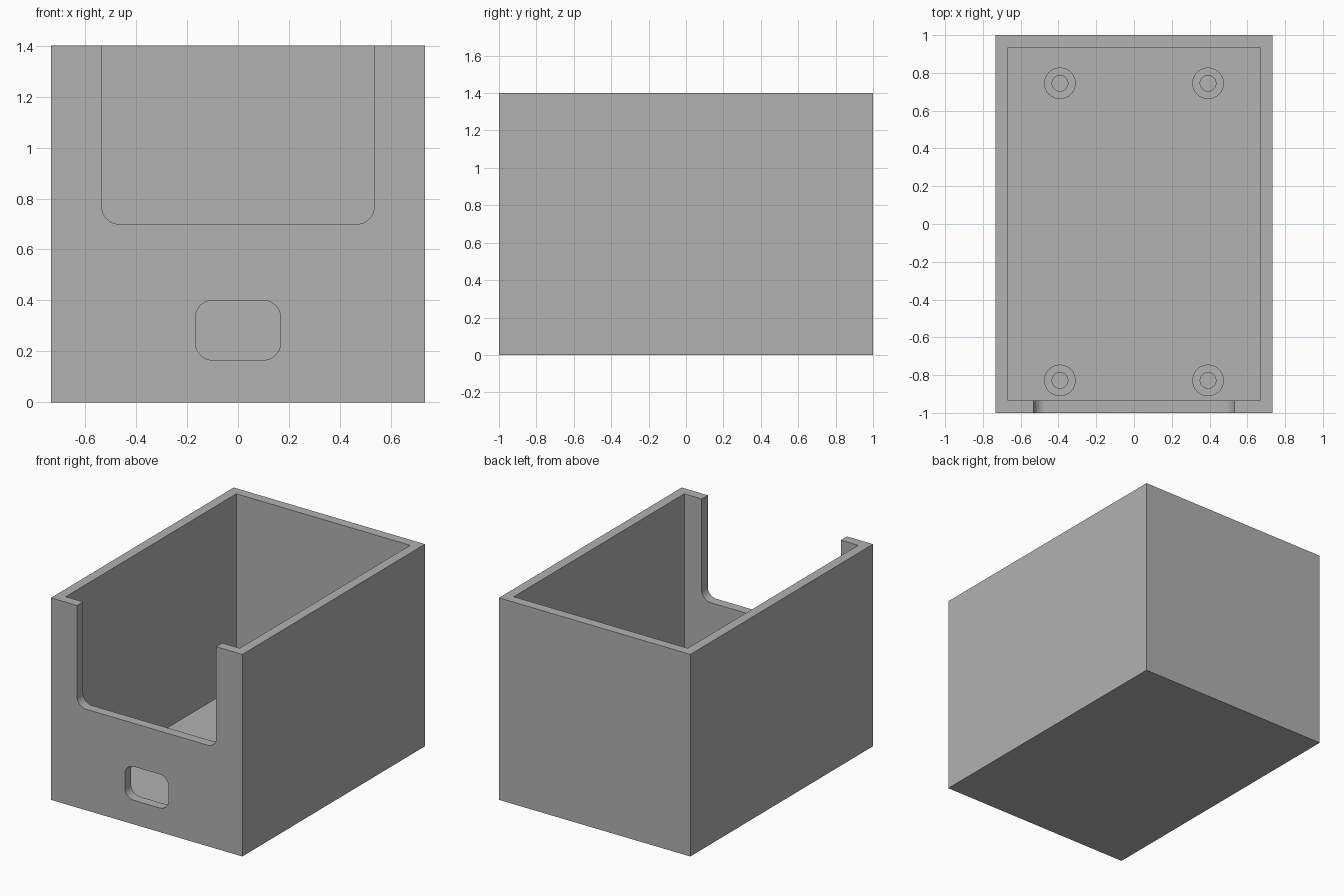
import bpy, bmesh, math
from mathutils import Vector

cube = bpy.data.objects.get("Cube")
if cube:
    bpy.data.objects.remove(cube, do_unlink=True)

MM = 1 / 30  # design unit
WIDTH, DEPTH, HEIGHT, WALL = 44 * MM, 60 * MM, 42 * MM, 2 * MM

grey = bpy.data.materials.new("plain grey")
grey.use_nodes = True
grey.diffuse_color = (0.445, 0.445, 0.445, 1)
grey.node_tree.nodes["Principled BSDF"].inputs["Base Color"].default_value = grey.diffuse_color


def add_object(name, bm):
    bmesh.ops.recalc_face_normals(bm, faces=bm.faces)
    mesh = bpy.data.meshes.new(name)
    bm.to_mesh(mesh)
    bm.free()
    mesh.materials.append(grey)
    obj = bpy.data.objects.new(name, mesh)
    bpy.context.collection.objects.link(obj)
    return obj


def activate(obj):
    bpy.ops.object.select_all(action="DESELECT")
    obj.select_set(True)
    bpy.context.view_layer.objects.active = obj


def box(name, half_x, half_y, low, high):
    bm = bmesh.new()
    base = [bm.verts.new((sx * half_x, sy * half_y, low))
            for sx, sy in ((-1, -1), (1, -1), (1, 1), (-1, 1))]
    face = bm.faces.new(base)
    side = bmesh.ops.extrude_face_region(bm, geom=[face])["geom"]
    bmesh.ops.translate(bm, vec=(0, 0, high - low),
                        verts=[g for g in side if isinstance(g, bmesh.types.BMVert)])
    return add_object(name, bm)


def rounded_cutter(name, half_x, low, high, radius, steps=10):
    """Rounded rectangle pushed through the front wall only."""
    bm = bmesh.new()
    corners = ((1, high, 0), (-1, high, 1), (-1, low, 2), (1, low, 3))
    loop = []
    for sx, z, quarter in corners:
        cx = sx * (half_x - radius)
        cz = z - radius if z == high else z + radius
        for i in range(steps + 1):
            a = (quarter + i / steps) * math.pi / 2
            loop.append(bm.verts.new((cx + radius * math.cos(a),
                                      -DEPTH / 2 - WALL, cz + radius * math.sin(a))))
    face = bm.faces.new(loop)
    side = bmesh.ops.extrude_face_region(bm, geom=[face])["geom"]
    bmesh.ops.translate(bm, vec=(0, 3 * WALL, 0),
                        verts=[g for g in side if isinstance(g, bmesh.types.BMVert)])
    return add_object(name, bm)


def cut(target, cutter):
    cutter.hide_render = True
    mod = target.modifiers.new("cut", "BOOLEAN")
    mod.operation, mod.solver, mod.object = "DIFFERENCE", "EXACT", cutter
    activate(target)
    bpy.ops.object.modifier_apply(modifier=mod.name)
    bpy.data.objects.remove(cutter, do_unlink=True)


def standoff(name, x, y, steps=48):
    """Hollow screw post standing on the floor."""
    bm = bmesh.new()
    outer, inner, top = 2.5 * MM, 1.25 * MM, WALL + 3 * MM
    profile = [(outer, WALL), (outer, top), (inner, top), (inner, WALL)]
    verts = [bm.verts.new((r, 0, z)) for r, z in profile]
    edges = [bm.edges.new(pair) for pair in zip(verts, verts[1:])]
    bmesh.ops.spin(bm, geom=verts + edges, cent=(0, 0, 0), axis=(0, 0, 1),
                   angle=math.tau, steps=steps, use_duplicate=False)
    bmesh.ops.remove_doubles(bm, verts=bm.verts, dist=1e-5)
    bmesh.ops.translate(bm, vec=Vector((x, y, 0)), verts=bm.verts)
    return add_object(name, bm)


# Open-topped case with a front notch and a port window
case = box("case", WIDTH / 2, DEPTH / 2, 0, HEIGHT)
cut(case, box("cavity", WIDTH / 2 - WALL, DEPTH / 2 - WALL, WALL, HEIGHT + WALL))
cut(case, rounded_cutter("notch", 16 * MM, 21 * MM, HEIGHT + 4 * MM, 2 * MM))
cut(case, rounded_cutter("port", 5 * MM, 5 * MM, 12 * MM, 2 * MM))
parts = [case]

# Four screw posts
for side, x in (("right", -0.392), ("left", 0.392)):
    for end, y in (("front", -0.828), ("back", 0.745)):
        parts.append(standoff(f"{end}_{side}_standoff", x, y))

for part in parts:
    activate(part)
    bpy.ops.object.shade_smooth_by_angle(angle=math.radians(30))
